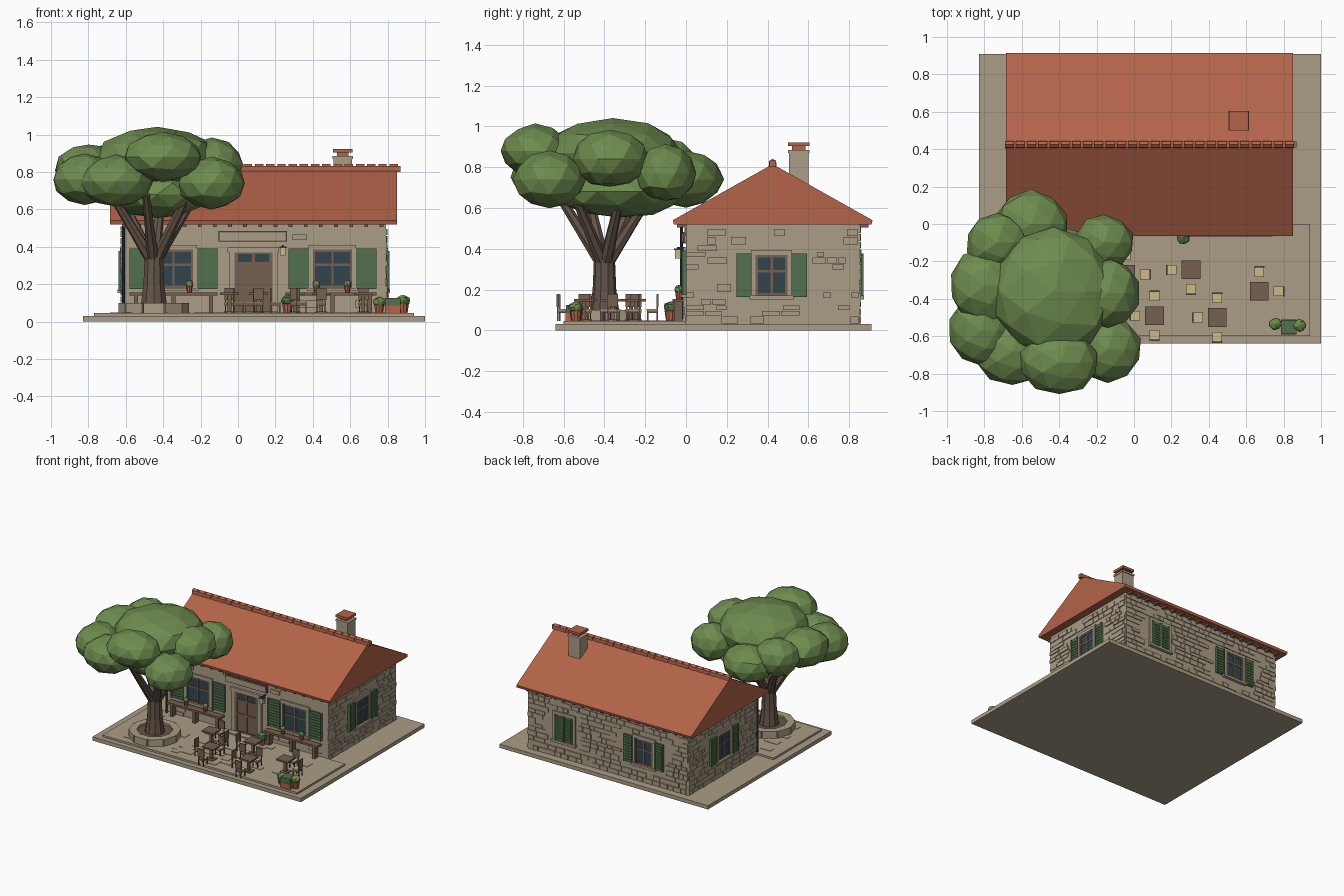
import bpy, bmesh, math, random
from mathutils import Matrix, Vector

if "Cube" in bpy.data.objects:
    bpy.data.objects.remove(bpy.data.objects["Cube"], do_unlink=True)
random.seed(7)


def material(name, r, g, b):
    m = bpy.data.materials.new(name)
    m.use_nodes = True
    m.diffuse_color = (r, g, b, 1)
    m.node_tree.nodes["Principled BSDF"].inputs["Base Color"].default_value = (r, g, b, 1)
    return m


STONE = material("stone", .41, .34, .24)
TILE = material("terracotta", .45, .125, .065)
WOOD = material("wood", .18, .115, .08)
BARK = material("bark", .13, .09, .065)
LEAF = material("leaf_green", .155, .26, .077)
PAINT = material("shutter_green", .084, .16, .073)
GLASS = material("dark_blue_glass", .032, .06, .076)
CREAM = material("straw_cream", .60, .49, .25)


class Part:
    """Collects simple solids into one named object."""

    def __init__(self, name, mat, frame=None):
        self.name, self.mat, self.bm = name, mat, bmesh.new()
        self.frame = frame or Matrix()

    def box(self, x0, x1, y0, y1, z0, z1):
        m = Matrix.Translation(((x0 + x1) / 2, (y0 + y1) / 2, (z0 + z1) / 2))
        size = Matrix.Diagonal((x1 - x0, y1 - y0, z1 - z0, 1))
        bmesh.ops.create_cube(self.bm, size=1, matrix=self.frame @ m @ size)

    def rod(self, a, b, r0, r1, sides=8):
        a, b = Vector(a), Vector(b)
        turn = (b - a).to_track_quat('Z', 'Y').to_matrix().to_4x4()
        m = self.frame @ Matrix.Translation((a + b) / 2) @ turn
        bmesh.ops.create_cone(self.bm, cap_ends=True, segments=sides, radius1=r0,
                              radius2=r1, depth=(b - a).length, matrix=m)

    def blob(self, centre, radii, rough=.05, detail=2):
        made = bmesh.ops.create_icosphere(self.bm, subdivisions=detail, radius=1)["verts"]
        for v in made:
            p = v.co * random.uniform(1 - rough, 1 + rough)
            v.co = self.frame @ (Vector(centre) + Vector([a * r for a, r in zip(p, radii)]))

    def prism(self, outline, x0, x1):
        low = [self.bm.verts.new((x0, y, z)) for y, z in outline]
        face = self.bm.faces.new(low)
        out = bmesh.ops.extrude_face_region(self.bm, geom=[face])["geom"]
        bmesh.ops.translate(self.bm, vec=(x1 - x0, 0, 0),
                            verts=[v for v in out if isinstance(v, bmesh.types.BMVert)])

    def done(self):
        bmesh.ops.recalc_face_normals(self.bm, faces=self.bm.faces)
        mesh = bpy.data.meshes.new(self.name)
        self.bm.to_mesh(mesh)
        self.bm.free()
        mesh.materials.append(self.mat)
        bpy.context.collection.objects.link(bpy.data.objects.new(self.name, mesh))


def single(name, mat, *dims):
    p = Part(name, mat)
    p.box(*dims)
    p.done()


def spot(x, y, z=0, deg=0):
    return Matrix.Translation((x, y, z)) @ Matrix.Rotation(math.radians(deg), 4, 'Z')


# Ground and terrace
single("ground_slab", STONE, -.83, 1, -.64, .91, 0, .03)
single("terrace", STONE, -.77, .94, -.6, .0, .03, .045)
paving = Part("paving_stones", STONE)
for i in range(40):
    x, y = random.uniform(-.72, .78), random.uniform(-.57, -.1)
    paving.box(x, x + random.uniform(.06, .13), y, y + random.uniform(.04, .07), .044, .048)
paving.done()

# House body and roof
X0, X1, Y1 = -.62, .79, .85
single("house_walls", STONE, X0, X1, 0, Y1, .03, .53)
roof = Part("roof", TILE)
roof.prism([(-.06, .52), (-.065, .54), (.425, .815), (.915, .54), (.91, .52)], -.685, .85)
roof.done()
ridge = Part("ridge_tiles", TILE)
for i in range(26):
    x = -.69 + i * .06
    ridge.prism([(.405, .8), (.408, .83), (.425, .842), (.442, .83), (.445, .8)], x, x + .045)
    ridge.box(x + .045, x + .06, .409, .441, .8, .832)
ridge.done()
rafters = Part("rafter_tails", WOOD)
for i in range(18):
    x = -.62 + i * .081
    for y in (-.045, .85):
        rafters.box(x, x + .02, y, y + .045, .505, .522)
rafters.done()

# Chimney
single("chimney", STONE, .51, .61, .505, .6, .7, .875)
single("chimney_band", STONE, .505, .615, .5, .605, .87, .885)
single("chimney_pot", TILE, .53, .59, .52, .585, .885, .905)
single("chimney_cap", TILE, .508, .612, .5, .605, .903, .922)


# Windows, shutters and wall stones, built in each wall's own frame
def shutter(name, frame, x0, x1, z0, z1):
    p = Part(name, PAINT, frame)
    p.box(x0, x1, -.014, 0, z0, z1)
    n = 9
    for i in range(n):
        z = z0 + .012 + i * (z1 - z0 - .02) / n
        p.box(x0 + .012, x1 - .012, -.019, -.01, z, z + .011)
    for a, b in ((x0, x0 + .01), (x1 - .01, x1)):
        p.box(a, b, -.02, 0, z0, z1)
    p.done()


def window(name, frame, cx, half, z0, z1, leaf, closed=False):
    s = Part(name + "_surround", STONE, frame)
    for side in (-1, 1):
        a, b = cx + side * half, cx + side * (half + .022)
        s.box(min(a, b), max(a, b), -.012, .01, z0, z1)
    s.box(cx - half - .022, cx + half + .022, -.012, .01, z1, z1 + .024)
    s.box(cx - half - .03, cx + half + .03, -.024, .01, z0 - .018, z0)
    s.done()
    if closed:
        shutter(name + "_left_shutter", frame, cx - half, cx - .002, z0, z1)
        shutter(name + "_right_shutter", frame, cx + .002, cx + half, z0, z1)
        return
    g = Part(name + "_glass", GLASS, frame)
    g.box(cx - half, cx + half, -.004, .01, z0, z1)
    g.done()
    f = Part(name + "_frame", WOOD, frame)
    zm, t = z0 + (z1 - z0) * .6, .006
    for x in (cx - half + t, cx, cx + half - t):
        f.box(x - t, x + t, -.009, 0, z0, z1)
    for z in (z0 + t, zm, z1 - t):
        f.box(cx - half, cx + half, -.008, 0, z - t, z + t)
    f.done()
    for side, label in ((-1, "_left"), (1, "_right")):
        a, b = cx + side * (half + .02), cx + side * (half + .02 + leaf)
        shutter(name + label + "_shutter", frame, min(a, b), max(a, b), z0 - .006, z1 + .006)


def stones(name, frame, x0, x1, holes, density):
    p = Part(name, STONE, frame)
    z = .034
    while z < .5:
        h = random.uniform(.026, .044)
        x = x0
        while x < x1 - .02:
            w = min(random.uniform(.04, .105), x1 - x)
            clear = all(x + w < a or x > b or z + h < c or z > d for a, b, c, d in holes)
            if clear and random.random() < density:
                p.box(x, x + w - .005, -random.uniform(.004, .009), .01, z, min(z + h - .005, .524))
            x += w
        z += h
    p.done()


front, back = spot(0, 0), spot(0, Y1, 0, 180)
right, left = spot(X1, .42, 0, 90), spot(X0, .42, 0, -90)
for name, cx in (("front_right_window", -.345), ("front_left_window", .505)):
    window(name, front, cx, .105, .18, .385, .11)
for name, frame in (("left_side_window", right), ("right_side_window", left)):
    window(name, frame, 0, .078, .17, .37, .075)
window("back_window", back, .23, .078, .17, .37, .075)
window("back_shuttered_window", back, -.47, .078, .17, .37, 0, True)
gap = (-.18, .18, .145, .4)
stones("front_stones", front, X0, X1, [(-.6, -.09, .14, .42), (.25, .76, .14, .42),
                                       (-.11, .27, 0, .5)], .2)
stones("left_side_stones", right, -.42, .43, [gap], .88)
stones("right_side_stones", left, -.43, .42, [gap], .88)
stones("back_stones", back, -X1, -X0, [(.05, .41, .145, .4), (-.575, -.365, .145, .4)], .9)

# Door, sign, lantern, downpipe
door = Part("door", WOOD)
door.box(-.02, .185, -.008, .01, .03, .37)
for a, b in ((-.02, .0), (.075, .09), (.165, .185)):
    door.box(a, b, -.014, 0, .03, .37)
for z in (.05, .19, .3, .362):
    door.box(-.02, .185, -.013, 0, z, z + .015)
door.done()
panes = Part("door_panes", GLASS)
panes.box(0, .075, -.011, 0, .318, .36)
panes.box(.09, .165, -.011, 0, .318, .36)
panes.done()
surround = Part("door_surround", STONE)
surround.box(-.048, -.02, -.015, .01, .03, .37)
surround.box(.185, .213, -.015, .01, .03, .37)
surround.box(-.055, .22, -.017, .01, .37, .395)
surround.box(-.05, .215, -.06, 0, .03, .055)
surround.done()
single("sign_frame", WOOD, -.105, .263, -.014, .01, .427, .483)
single("sign_board", STONE, -.097, .255, -.019, 0, .434, .476)
single("lantern", CREAM, .225, .255, -.055, -.028, .352, .395)
bracket = Part("lantern_bracket", GLASS)
bracket.box(.222, .258, -.058, -.025, .393, .402)
bracket.box(.236, .244, -.045, 0, .4, .408)
bracket.done()
pipe = Part("downpipe", GLASS)
pipe.rod((-.612, -.022, .04), (-.612, -.022, .525), .008, .008)
pipe.done()


# Benches and potted plants
def plant(name, x, y, z, r, h, bush):
    p = Part(name + "_pot", TILE)
    p.rod((x, y, z), (x, y, z + h), r * .75, r, 10)
    p.done()
    p = Part(name + "_leaves", PAINT if bush else LEAF)
    p.blob((x, y, z + h * 1.35), (r * 1.15, r * 1.15, h * .6), .12)
    p.done()


for name, cx in (("right_bench", -.345), ("left_bench", .505)):
    b = Part(name, WOOD)
    b.box(cx - .235, cx + .235, -.066, -.012, .138, .154)
    for x in (cx - .2, cx, cx + .2):
        b.box(x - .011, x + .011, -.06, -.018, .045, .14)
    b.done()
for i, x in enumerate((-.43, -.26, .42, .585)):
    plant("bench_plant_%d" % (i + 1), x, -.036, .154, .017, .034, False)
plant("wall_plant", .265, -.075, .045, .03, .05, True)
plant("corner_plant_1", .755, -.535, .045, .028, .045, False)
plant("corner_plant_2", .885, -.54, .045, .03, .05, False)
single("corner_planter", TILE, .785, .87, -.59, -.51, .045, .085)
single("corner_hedge", PAINT, .787, .868, -.588, -.512, .085, .125)

# Cafe tables, each with chairs on the listed sides (degrees, 0 = back towards -y)
seating = [(.305, -.245, (0, 270)), (.67, -.36, (180, 90)), (.445, -.5, (180, 270, 0)),
           (.11, -.49, (180, 270, 0)), (-.045, -.27, (90, 180))]
for i, (x, y, sides) in enumerate(seating):
    t = Part("table_%d" % (i + 1), WOOD, spot(x, y))
    t.box(-.05, .05, -.05, .05, .142, .154)
    t.box(-.01, .01, -.01, .01, .05, .145)
    t.box(-.03, .03, -.03, .03, .045, .053)
    t.done()
    for deg in sides:
        frame = spot(x, y, 0, deg) @ spot(0, -.105)
        label = "chair_%d_%d" % (i + 1, deg)
        c = Part(label, WOOD, frame)
        for sx in (-.024, .018):
            c.box(sx, sx + .006, -.028, -.021, .045, .175)
            c.box(sx, sx + .006, .02, .027, .045, .1)
        c.box(-.027, .027, -.03, -.022, .115, .178)
        c.box(-.026, .026, -.026, .027, .085, .098)
        c.done()
        s = Part(label + "_seat", CREAM, frame)
        s.box(-.026, .026, -.022, .028, .098, .104)
        s.done()

# Tree with stone ring
base = Vector((-.45, -.4, 0))
ring = Part("tree_ring", STONE)
for i in range(10):
    ring.frame = spot(base.x, base.y, 0, i * 36)
    ring.box(-.054, .054, -.18, -.125, .045, .1)
ring.done()
soil = Part("tree_soil", BARK, Matrix.Translation(base))
soil.rod((0, 0, .04), (0, 0, .085), .14, .14, 10)
soil.done()
trunk = Part("trunk", BARK, Matrix.Translation(base))
trunk.rod((0, 0, .05), (0, 0, .2), .078, .058, 10)
trunk.rod((0, 0, .2), (0, 0, .39), .058, .05, 10)
for i in range(6):
    a = math.radians(i * 60 + 20)
    trunk.rod((.02 * math.cos(a), .02 * math.sin(a), .34),
              (.24 * math.cos(a), .24 * math.sin(a), .68), .033, .02, 7)
trunk.done()
crown = [(-.43, -.36, .87, .33, .35, .17), (-.43, -.33, .68, .28, .33, .13),
         (-.82, -.57, .76, .17, .19, .14), (-.80, -.33, .81, .19, .2, .14),
         (-.73, -.1, .8, .17, .16, .14), (-.55, .0, .74, .2, .18, .14),
         (-.16, -.1, .77, .16, .15, .14), (-.14, -.37, .84, .17, .19, .14),
         (-.14, -.67, .74, .18, .18, .14), (-.4, -.74, .88, .21, .17, .13),
         (-.65, -.68, .75, .2, .18, .14)]
leaves = Part("tree_crown", LEAF)
for x, y, z, *radii in crown:
    leaves.blob((x, y, z), radii, .04)
leaves.done()
